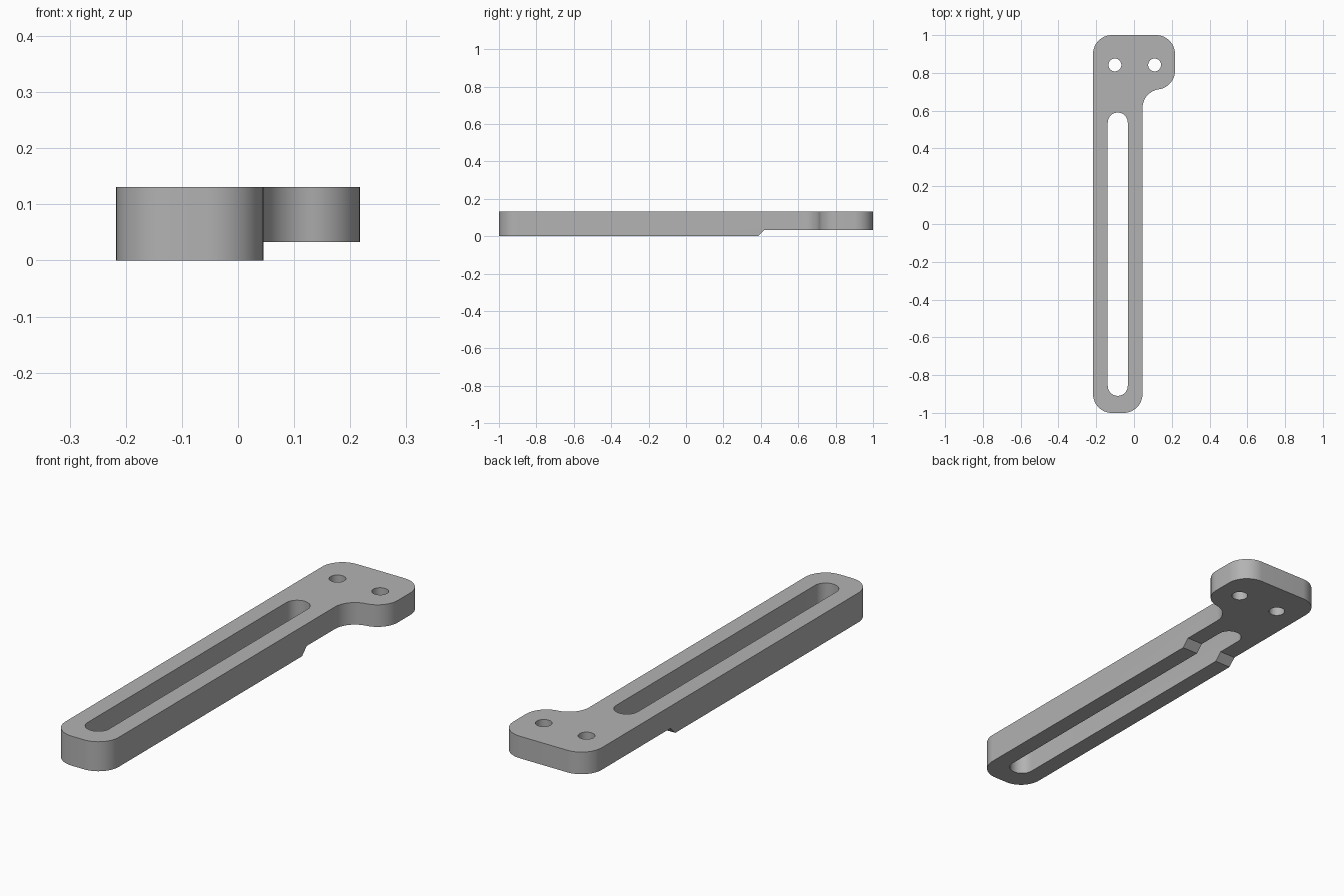
import bpy, bmesh
from math import cos, sin, radians

cube = bpy.data.objects.get("Cube")
if cube:
    bpy.data.objects.remove(cube, do_unlink=True)

HALF_W, ARM_X, R = 0.217, 0.045, 0.1
HEIGHT, STEP = 0.131, 0.033


def arc(cx, cy, r, start, end, steps=16):
    angles = [radians(start + (end - start) * i / steps) for i in range(steps + 1)]
    return [(cx + r * cos(a), cy + r * sin(a)) for a in angles]


def prism(name, points, place, vector):
    """Extrude a closed 2D profile; place maps its points into space."""
    bm = bmesh.new()
    face = bm.faces.new([bm.verts.new(place(*p)) for p in points])
    moved = bmesh.ops.extrude_face_region(bm, geom=[face])["geom"]
    bmesh.ops.translate(bm, vec=vector, verts=[v for v in moved if isinstance(v, bmesh.types.BMVert)])
    bmesh.ops.recalc_face_normals(bm, faces=bm.faces)
    mesh = bpy.data.meshes.new(name)
    bm.to_mesh(mesh)
    bm.free()
    obj = bpy.data.objects.new(name, mesh)
    bpy.context.collection.objects.link(obj)
    return obj


def upright(name, points, bottom, height):
    return prism(name, points, lambda x, y: (x, y, bottom), (0, 0, height))


def cut(target, cutter):
    bpy.context.view_layer.objects.active = target
    mod = target.modifiers.new("cut", "BOOLEAN")
    mod.operation, mod.solver, mod.object = "DIFFERENCE", "EXACT", cutter
    bpy.ops.object.modifier_apply(modifier=mod.name)
    bpy.data.objects.remove(cutter, do_unlink=True)


# Bracket outline: rounded arm, S-shaped fillet, rounded head
outline = (
    arc(-HALF_W + R, -1 + R, R, 180, 270)
    + arc(ARM_X - R, -1 + R, R, 270, 360)
    + arc(ARM_X + R, 0.614, R, 180, 98.3)
    + arc(HALF_W - R, 0.812, R, 278.3, 360)[1:]
    + arc(HALF_W - R, 1 - R, R, 0, 90)
    + arc(-HALF_W + R, 1 - R, R, 90, 180)
)
bracket = upright("slotted_bracket", outline, 0, HEIGHT)

# Long rounded slot
slot_r, slot_x = 0.053, -0.086
slot = arc(slot_x, 0.537, slot_r, 0, 180) + arc(slot_x, -0.857, slot_r, 180, 360)
cut(bracket, upright("slot_cutter", slot, -0.1, 0.4))

# Two bolt holes in the head
for x in (-0.101, 0.109):
    cut(bracket, upright("hole_cutter", arc(x, 0.842, 0.034, 0, 360, 32)[:-1], -0.1, 0.4))

# Thinner head with a sloped step underneath
step = [(0.385 - 0.1, -0.1), (0.385 + STEP, STEP), (1.1, STEP), (1.1, -0.1)]
cut(bracket, prism("step_cutter", step, lambda y, z: (-0.5, y, z), (1, 0, 0)))

# Single grey finish
grey = bpy.data.materials.new("plain_grey")
grey.use_nodes = True
colour = (0.45, 0.45, 0.45, 1)
grey.diffuse_color = colour
grey.node_tree.nodes["Principled BSDF"].inputs["Base Color"].default_value = colour
bracket.data.materials.clear()
bracket.data.materials.append(grey)

bpy.ops.object.select_all(action="DESELECT")
bracket.select_set(True)
bpy.context.view_layer.objects.active = bracket
bpy.ops.object.shade_smooth_by_angle(angle=radians(30))
